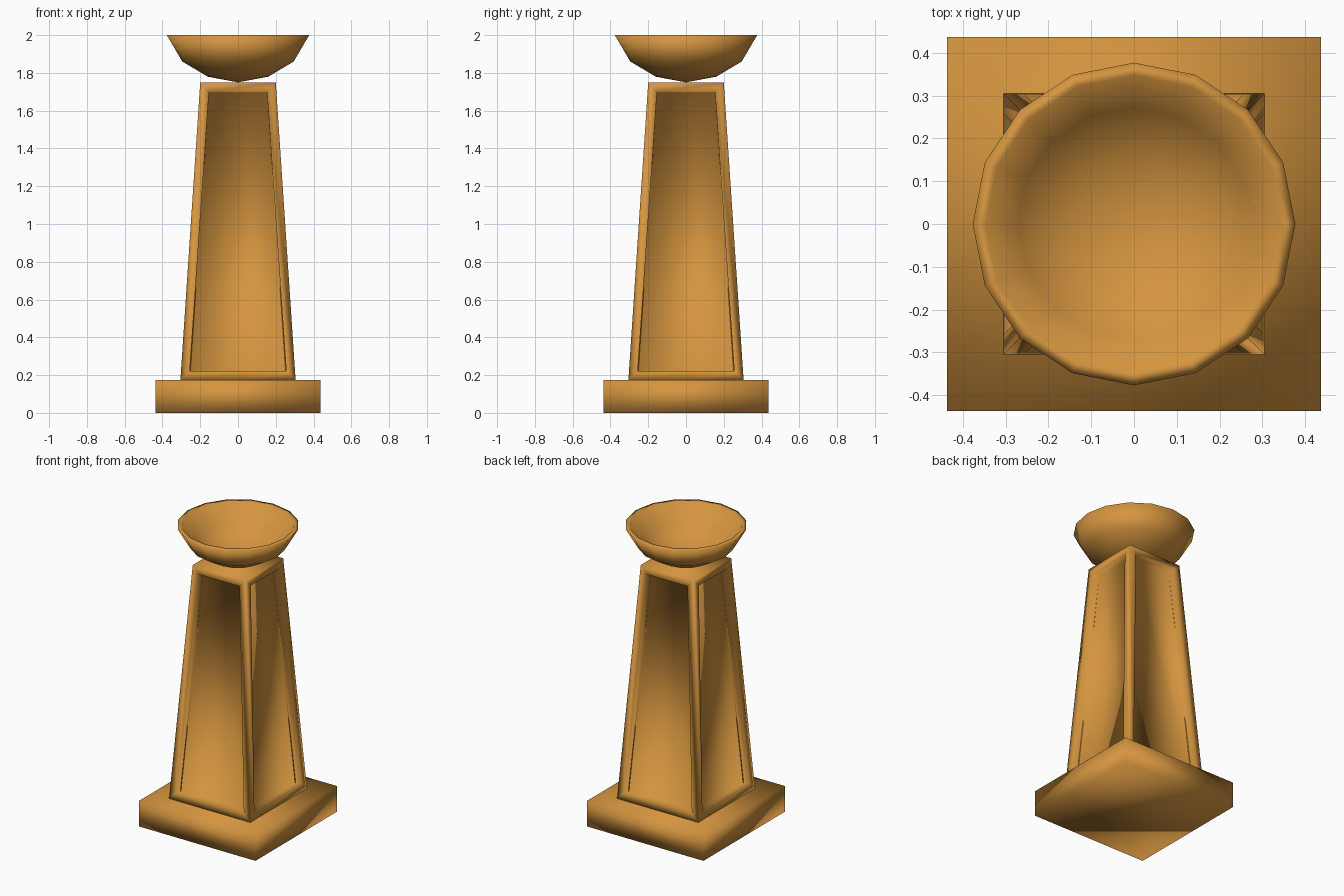
import bpy, bmesh
from math import sin, cos, pi

if "Cube" in bpy.data.objects:
    bpy.data.objects.remove(bpy.data.objects["Cube"])

mat = bpy.data.materials.new("warm_ochre")
mat.diffuse_color = (0.66, 0.30, 0.05, 1)
mat.use_nodes = True
mat.node_tree.nodes["Principled BSDF"].inputs["Base Color"].default_value = mat.diffuse_color


def finish(bm, name):
    bmesh.ops.recalc_face_normals(bm, faces=bm.faces)
    for f in bm.faces:
        f.smooth = True
    me = bpy.data.meshes.new(name)
    bm.to_mesh(me)
    bm.free()
    me.materials.append(mat)
    ob = bpy.data.objects.new(name, me)
    bpy.context.collection.objects.link(ob)
    return ob


def tapered_box(bottom, top, z0, z1):
    """Square block with half widths bottom and top."""
    bm = bmesh.new()
    bmesh.ops.create_cube(bm, size=2)
    for v in bm.verts:
        up = v.co.z > 0
        half = top if up else bottom
        v.co = (v.co.x * half, v.co.y * half, z1 if up else z0)
    bm.normal_update()
    return bm


# Square plinth
finish(tapered_box(0.437, 0.437, 0, 0.175), "plinth")

# Tapered column with a recessed panel on each side
bm = tapered_box(0.305, 0.2, 0.175, 1.75)
sides = [f for f in bm.faces if abs(f.normal.z) < 0.5]
bmesh.ops.inset_individual(bm, faces=sides, thickness=0.068, depth=0)
bm.normal_update()
bmesh.ops.inset_individual(bm, faces=sides, thickness=0, depth=-0.05)
finish(bm, "column")

# Shallow bowl: outer profile, flat rim, inner profile, spun in 16 sides
profile = [(0, 1.75), (0.16, 1.78), (0.295, 1.86), (0.377, 2.0),
           (0.347, 2.0), (0.272, 1.882), (0.15, 1.81), (0, 1.78)]
SIDES = 16
bm = bmesh.new()
rings = []
for r, z in profile:
    if r == 0:
        rings.append([bm.verts.new((0, 0, z))] * SIDES)
    else:
        rings.append([bm.verts.new((r * cos(2 * pi * i / SIDES),
                                    r * sin(2 * pi * i / SIDES), z))
                      for i in range(SIDES)])
for a, b in zip(rings, rings[1:]):
    for i in range(SIDES):
        j = (i + 1) % SIDES
        bm.faces.new(dict.fromkeys((a[i], a[j], b[j], b[i])))
finish(bm, "bowl")
